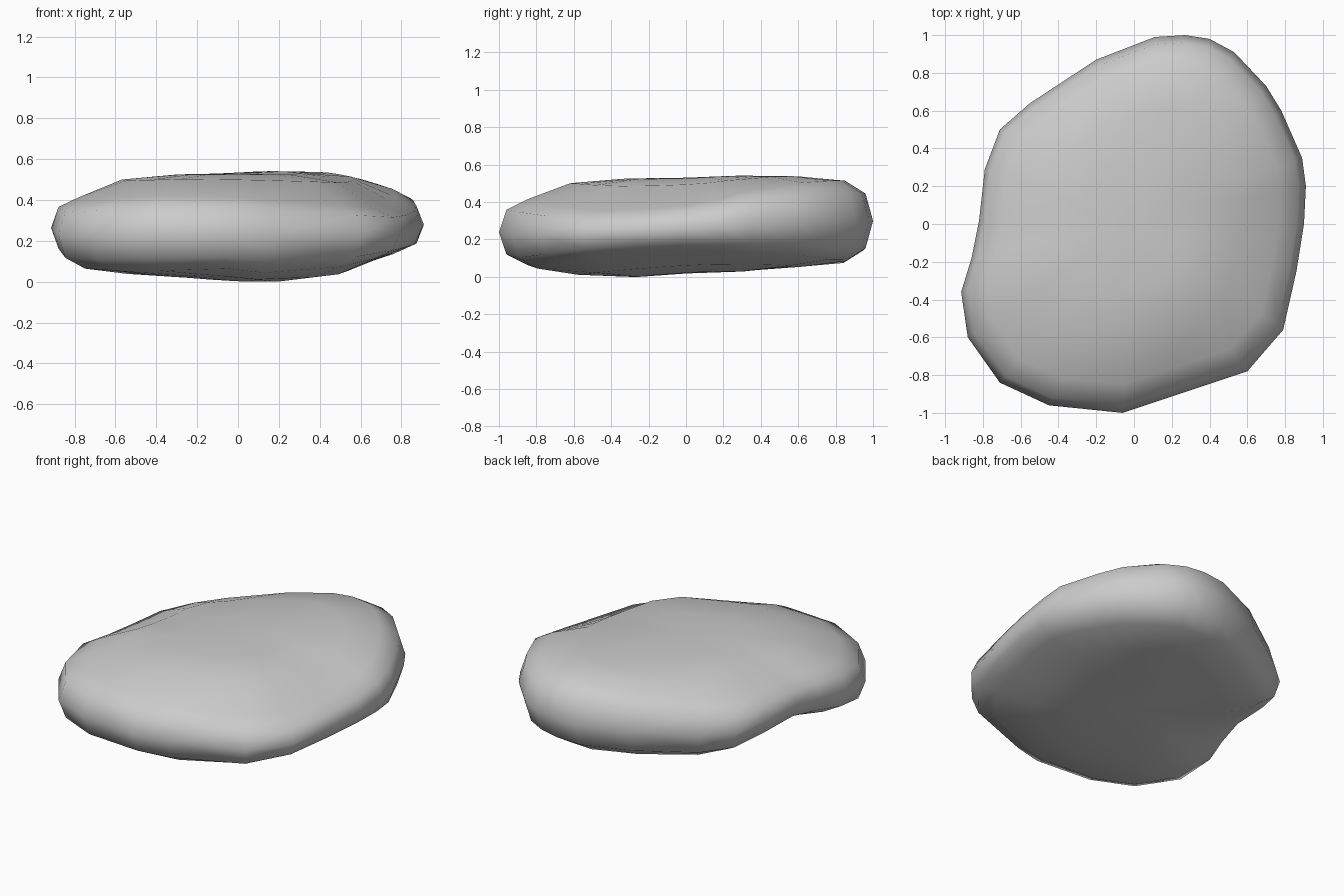
import bpy, bmesh, math

if "Cube" in bpy.data.objects:
    bpy.data.objects.remove(bpy.data.objects["Cube"])

# Outline seen from above: x, y, height of top shoulder, height of bottom shoulder
OUTLINE = [
    (.91, .20, .43, .16), (.89, .35, .47, .15), (.78, .60, .50, .14), (.70, .73, .52, .13),
    (.53, .91, .53, .11), (.40, .98, .53, .11), (.27, 1.0, .53, .10), (.11, .99, .52, .09),
    (-.20, .87, .49, .09), (-.55, .64, .45, .09), (-.71, .50, .43, .12), (-.79, .29, .43, .17),
    (-.82, .02, .43, .19), (-.86, -.18, .43, .16), (-.915, -.36, .43, .13), (-.88, -.60, .41, .08),
    (-.71, -.84, .42, .07), (-.45, -.96, .44, .07), (-.06, -1.0, .43, .08), (.15, -.93, .42, .06),
    (.60, -.78, .39, .09), (.79, -.56, .37, .13), (.86, -.25, .38, .15), (.90, 0.0, .40, .16),
]


def top_z(x, y):
    # broad crown with a low swelling toward the back right
    return .545 + .02 * math.exp(-((x - .3) ** 2 + (y - .45) ** 2) / .1)


def base_z(x, y):
    # belly, lowest near the front
    return .003 + .055 * abs(y + .4) + .06 * abs(x - .15)


def ring(bm, scale, edge, inner, upper):
    # edge: blend from rim to shoulder, inner: blend from shoulder to crown or belly
    verts = []
    for px, py, top, bottom in OUTLINE:
        x, y = px * scale, py * scale
        rim = (top + bottom) / 2
        shoulder, middle = (top, top_z(x, y)) if upper else (bottom, base_z(x, y))
        z = rim + (shoulder - rim) * edge
        verts.append(bm.verts.new((x, y, z + (middle - z) * inner)))
    return verts


def bridge(bm, a, b):
    for i in range(len(a)):
        j = (i + 1) % len(a)
        bm.faces.new((a[i], a[j], b[j], b[i]))


STEPS = [(.96, .68, 0), (.85, 1, 0), (.62, 1, .75), (.32, 1, .97)]

# Flat stone: rim, then rings closing over the top and under the bottom
bm = bmesh.new()
rim = ring(bm, 1, 0, 0, True)
for upper in (True, False):
    last = rim
    for scale, edge, inner in STEPS:
        nxt = ring(bm, scale, edge, inner, upper)
        bridge(bm, last, nxt)
        last = nxt
    pole = bm.verts.new((0, 0, top_z(0, 0) if upper else base_z(0, 0)))
    for i in range(len(last)):
        bm.faces.new((last[i], last[(i + 1) % len(last)], pole))

# Rest it on the ground
low = min(v.co.z for v in bm.verts)
for v in bm.verts:
    v.co.z -= low
bmesh.ops.recalc_face_normals(bm, faces=bm.faces)
for f in bm.faces:
    f.smooth = True

mesh = bpy.data.meshes.new("flat_stone")
bm.to_mesh(mesh)
bm.free()
bpy.context.collection.objects.link(bpy.data.objects.new("flat_stone", mesh))
